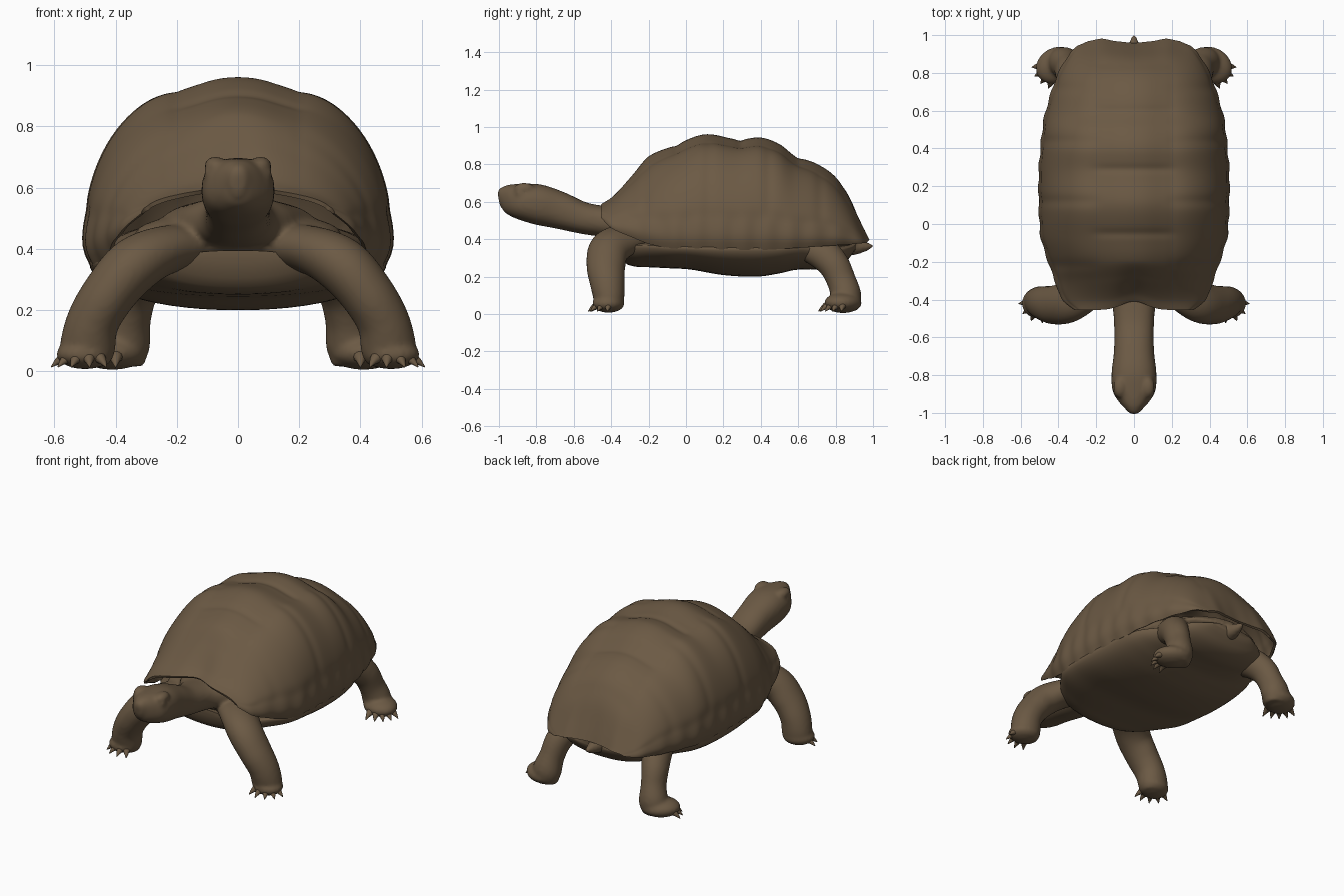
import bpy, bmesh, math
from mathutils import Vector, Matrix

if "Cube" in bpy.data.objects:
    bpy.data.objects.remove(bpy.data.objects["Cube"])

brown = bpy.data.materials.new("earth brown")
brown.diffuse_color = (0.148, 0.101, 0.058, 1)
brown.use_nodes = True
brown.node_tree.nodes["Principled BSDF"].inputs["Base Color"].default_value = brown.diffuse_color


def sample(table, k):
    """Smooth interpolation of table rows (key, values...)."""
    n = len(table)
    k = min(max(k, table[0][0]), table[-1][0])
    i = max(j for j in range(n - 1) if table[j][0] <= k)

    def slope(j, c):
        a, b = table[max(j - 1, 0)], table[min(j + 1, n - 1)]
        return (b[c] - a[c]) / (b[0] - a[0])
    p, q = table[i], table[i + 1]
    h = q[0] - p[0]
    t = (k - p[0]) / h
    return [p[c] * (2*t**3 - 3*t*t + 1) + q[c] * (3*t*t - 2*t**3)
            + h * (slope(i, c) * (t**3 - 2*t*t + t) + slope(i + 1, c) * (t**3 - t*t))
            for c in range(1, len(p))]


def power(v, e):
    return math.copysign(abs(v) ** e, v)


def groove(d, width):
    return math.exp(-(d / width) ** 2)


def loft(bm, rings, closed=True):
    rows = [[bm.verts.new(p) for p in r] for r in rings]
    n = len(rows[0])
    for a, b in zip(rows, rows[1:]):
        for i in range(n if closed else n - 1):
            j = (i + 1) % n
            bm.faces.new((a[i], a[j], b[j], b[i]))
    if closed:
        bm.faces.new(rows[0])
        bm.faces.new(rows[-1])


def tube(bm, pts, ref, e=2.0, sides=28, steps=8):
    """Tube through (x, y, z, radius along ref, other radius)."""
    table = [(i, *p) for i, p in enumerate(pts)]
    total = (len(pts) - 1) * steps
    rings = []
    for s in range(total + 1):
        k = s / steps
        x, y, z, ra, rb = sample(table, k)
        t = Vector(sample(table, k + .05)[:3]) - Vector(sample(table, k - .05)[:3])
        t.normalize()
        a = Vector(ref)
        a = (a - t * a.dot(t)).normalized()
        b = t.cross(a)
        ring = []
        for i in range(sides):
            u = math.tau * i / sides
            ring.append(Vector((x, y, z)) + a * ra * power(math.cos(u), 2 / e)
                        + b * rb * power(math.sin(u), 2 / e))
        rings.append(ring)
    loft(bm, rings)


def ball(bm, pos, radii, turn=0):
    m = Matrix.Translation(pos) @ Matrix.Rotation(turn, 4, 'Z') @ Matrix.Diagonal((*radii, 1))
    bmesh.ops.create_uvsphere(bm, u_segments=28, v_segments=18, radius=1, matrix=m)


def finish(bm, name):
    bmesh.ops.recalc_face_normals(bm, faces=bm.faces)
    me = bpy.data.meshes.new(name)
    bm.to_mesh(me)
    bm.free()
    for p in me.polygons:
        p.use_smooth = True
    me.materials.append(brown)
    ob = bpy.data.objects.new(name, me)
    bpy.context.collection.objects.link(ob)
    return ob


# Domed shell: y, half width, rim height, crown height, roundness
SHELL = [(-.455, .315, .515, .60, 1.85), (-.40, .385, .46, .64, 1.8), (-.30, .425, .415, .745, 1.85),
         (-.2, .46, .375, .84, 2.05), (-.07, .497, .35, .895, 2.3), (.1, .507, .345, .957, 2.42),
         (.28, .507, .342, .93, 2.48), (.4, .498, .342, .94, 2.45), (.5, .488, .347, .905, 2.4),
         (.58, .475, .352, .845, 2.3), (.7, .442, .36, .80, 2.15), (.8, .405, .367, .73, 2.05),
         (.88, .36, .372, .615, 2.0), (.94, .305, .378, .475, 1.95), (.967, .24, .38, .405, 1.9)]
bm = bmesh.new()
rings = []
ROWS, COLS = 130, 96
for r in range(ROWS + 1):
    y0 = -.455 + 1.422 * r / ROWS
    w, rim, top, e = sample(SHELL, y0)
    front = max(0, min(1, (-.2 - y0) / .255))
    rear = max(0, min(1, (y0 - .85) / .115))
    ring = []
    for c in range(COLS + 1):
        a = math.pi * c / COLS
        s, h = power(math.cos(a), 2 / e), abs(math.sin(a)) ** (2 / e)
        x = abs(s * w)
        # seams between the plates
        mid = 1 / (1 + math.exp((x - .2) / .02))
        low = 1 / (1 + math.exp((h - .3) / .03))
        cut = mid * max(groove(y0 - g, .022) for g in (-.05, .29, .6, .84)) * .7
        cut += (1 - mid) * (1 - low) * max(groove(y0 - g, .03) for g in (-.22, .12, .44, .72)) * .6
        cut += .3 * groove(x - .2, .02) * (1 - low) + .4 * groove(h - .3, .06)
        cut += low * (.5 + .5 * math.cos(math.tau * y0 / .125)) * .8
        f = 1 - .017 * cut + .006
        # peaked keel: shoulders sit lower than the centre line
        hf = f * (1 - .032 * groove(x - .17, .09) * h)
        # rim tucks inward below the widest line
        tuck = 1 - .055 * max(0, 1 - h / .16) ** 2 * (1 - front) * (1 - rear)
        # notch over the neck, scallops at the tail
        y = y0 + front * .045 * groove(x, .09)
        y += rear * (.014 * groove(x - .17, .05) - .008 * groove(x, .06))
        ring.append((s * w * f * tuck, y, rim + (top - rim) * h * hf))
    rings.append(ring)
loft(bm, rings, closed=False)
shell = finish(bm, "shell")
mod = shell.modifiers.new("thickness", 'SOLIDIFY')
mod.thickness = .014
mod.offset = -1
shell.modifiers.new("sharp rim", 'EDGE_SPLIT').split_angle = math.radians(45)

# Belly plate, bridged to the shell at the sides: y, half width, mid height, depth below
BELLY = [(-.37, .17, .375, .015), (-.34, .26, .37, .085), (-.28, .33, .365, .11), (-.2, .40, .365, .115),
         (-.1, .465, .362, .117), (.02, .482, .358, .12), (.2, .485, .355, .147), (.38, .475, .355, .155),
         (.5, .458, .355, .138), (.58, .425, .355, .12), (.66, .37, .352, .113), (.76, .32, .347, .107),
         (.85, .25, .348, .075), (.905, .14, .36, .018)]
bm = bmesh.new()
rings = []
for r in range(65):
    y = -.37 + 1.275 * r / 64
    w, zc, d = sample(BELLY, y)
    ring = []
    for i in range(56):
        a = math.tau * i / 56
        s, h = power(math.cos(a), .94), power(math.sin(a), .94)
        ring.append((s * w, y, zc + h * (d if h < 0 else .02)))
    rings.append(ring)
loft(bm, rings)
belly = finish(bm, "belly_plate")
belly.modifiers.new("sharp rim", 'EDGE_SPLIT').split_angle = math.radians(60)

# Skin: torso, neck, head, legs and tail blended together
bm = bmesh.new()
ball(bm, (0, .27, .41), (.42, .64, .09))
ball(bm, (0, -.17, .445), (.34, .215, .08))
ball(bm, (0, .72, .39), (.30, .19, .05))
tube(bm, [(0, -.15, .475, .26, .085), (0, -.32, .487, .185, .085), (0, -.42, .493, .12, .083),
          (0, -.55, .513, .105, .085), (0, -.68, .555, .107, .10), (0, -.79, .585, .119, .108),
          (0, -.88, .601, .114, .097), (0, -.94, .612, .08, .082), (0, -.978, .614, .047, .066),
          (0, -1.001, .61, .02, .04)], (1, 0, 0), e=2.3)
for k in (-1, 1):
    # brow and eye
    ball(bm, (k * .074, -.865, .67), (.036, .055, .032))
    ball(bm, (k * .09, -.885, .645), (.022, .027, .024))
    # front leg, shoulder to foot
    tube(bm, [(k * .12, -.2, .41, .12, .07), (k * .24, -.33, .395, .115, .08),
              (k * .34, -.41, .345, .11, .092), (k * .42, -.428, .255, .104, .088),
              (k * .475, -.42, .16, .092, .086), (k * .492, -.41, .07, .08, .09),
              (k * .492, -.41, .02, .06, .07)], (0, 1, 0))
    ball(bm, (k * .50, -.415, .055), (.095, .085, .048), k * -.3)
    # hind leg, hip to foot
    tube(bm, [(k * .22, .58, .37, .10, .07), (k * .29, .70, .345, .095, .082),
              (k * .335, .785, .27, .084, .078), (k * .355, .83, .18, .078, .072),
              (k * .372, .858, .09, .08, .085), (k * .378, .858, .02, .055, .07)], (0, 1, 0))
    ball(bm, (k * .41, .84, .06), (.115, .095, .055), k * -.5)
# tail
tube(bm, [(0, .78, .37, .07, .055), (0, .88, .36, .052, .048), (0, .95, .36, .03, .03),
          (0, 1.003, .365, .008, .008)], (1, 0, 0))
skin = finish(bm, "head_neck_legs_and_tail")
mod = skin.modifiers.new("blend", 'REMESH')
mod.mode = 'VOXEL'
mod.voxel_size = .0105
mod.use_smooth_shade = True
mod = skin.modifiers.new("soften", 'SMOOTH')
mod.factor = .5
mod.iterations = 6


# Claws fanned around each foot
def claws(name, cx, cy, reach, angles):
    for k, side in ((-1, "left"), (1, "right")):
        bm = bmesh.new()
        for deg in angles:
            a = math.radians(deg)
            d = Vector((math.cos(a) * k, math.sin(a), 0))
            c = Vector((k * cx, cy, 0))
            pts = [(*(c + d * (reach + o) + Vector((0, 0, z))), w * .9, w) for o, z, w in
                   ((-.08, .05, .027), (-.04, .048, .024), (-.012, .034, .014), (.012, .014, .002))]
            tube(bm, pts, (0, 0, 1), sides=12, steps=4)
        finish(bm, f"{name}_claws_{side}")


claws("front", .493, -.405, .106, (-8, -36, -64, -94, -122))
claws("hind", .40, .85, .13, (-8, -28, -48, -68, -90))
